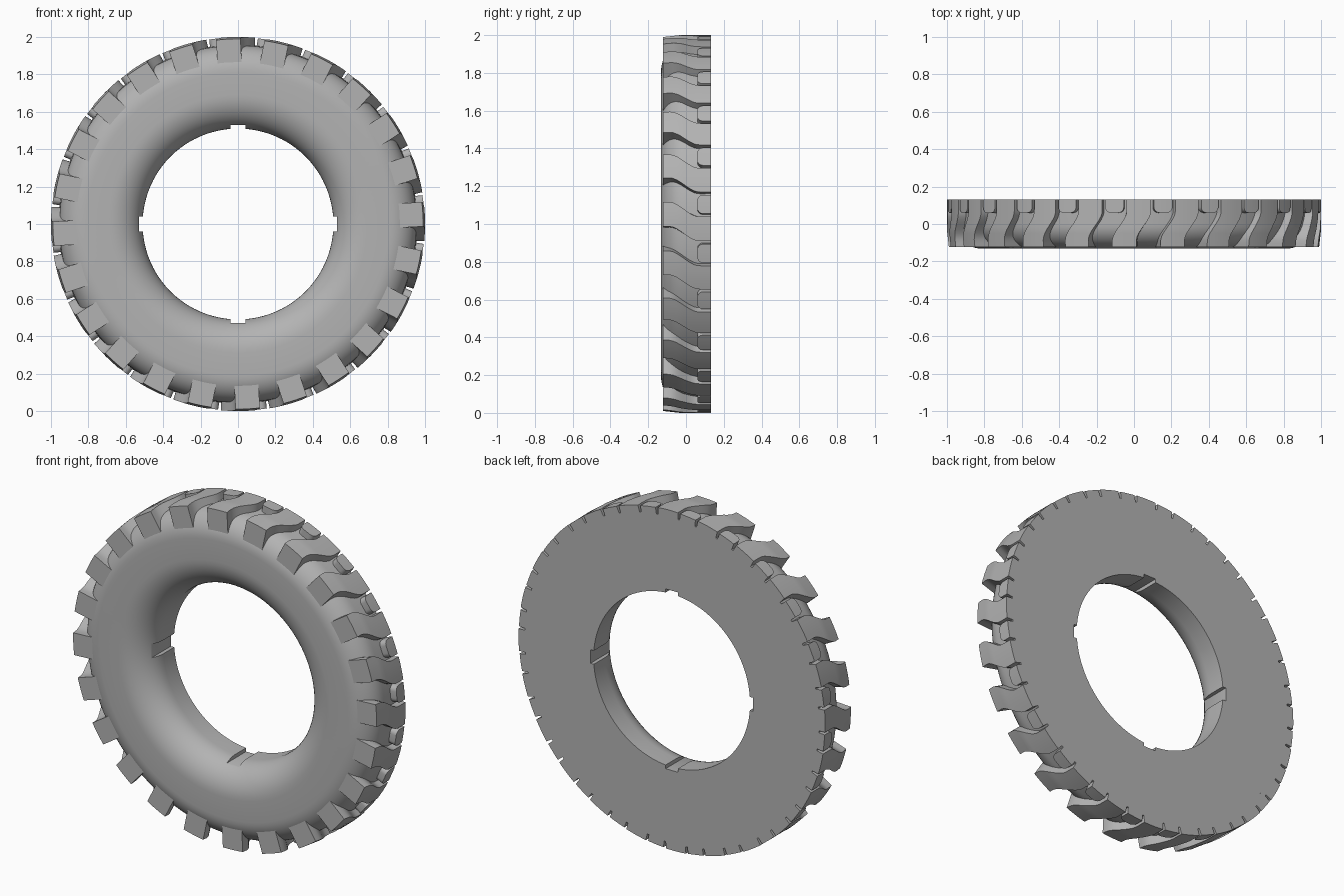
import bpy, bmesh
from math import sin, cos, pi, radians
from mathutils import Vector

default = bpy.data.objects.get("Cube")
if default:
    bpy.data.objects.remove(default, do_unlink=True)

HALF = 0.132      # half of the thickness
COUNT = 24        # lugs around the tread
PITCH = 2 * pi / COUNT

rubber = bpy.data.materials.new("grey_rubber")
rubber.use_nodes = True
grey = (0.45, 0.45, 0.45, 1)
rubber.diffuse_color = grey
rubber.node_tree.nodes["Principled BSDF"].inputs["Base Color"].default_value = grey


def wheel_point(angle, radius, y):
    return Vector((radius * cos(angle), y, 1 + radius * sin(angle)))


def finish(name, bm, smooth=True):
    bmesh.ops.recalc_face_normals(bm, faces=bm.faces)
    mesh = bpy.data.meshes.new(name)
    bm.to_mesh(mesh)
    bm.free()
    mesh.materials.append(rubber)
    obj = bpy.data.objects.new(name, mesh)
    bpy.context.collection.objects.link(obj)
    bpy.ops.object.select_all(action='DESELECT')
    obj.select_set(True)
    bpy.context.view_layer.objects.active = obj
    if smooth:
        bpy.ops.object.shade_smooth_by_angle(angle=radians(30))
    return obj


def bridge(bm, a, b):
    for i in range(len(a)):
        j = (i + 1) % len(a)
        bm.faces.new((a[i], a[j], b[j], b[i]))


# Carcass: flat back, rounded bead at the bore, rounded outer shoulder
def arc(centre_r, centre_y, size_r, size_y, start, end, steps):
    angles = [radians(start + (end - start) * i / steps) for i in range(steps + 1)]
    return [(centre_r + size_r * cos(a), centre_y + size_y * sin(a)) for a in angles]


profile = [(0.51, HALF)]
profile += arc(0.69, 0.03, 0.18, HALF + 0.03, 180, 270, 12)
profile += arc(0.81, 0.0, 0.145, HALF, 270, 360, 12)
profile += [(0.96, HALF)]

bm = bmesh.new()
SEGMENTS = 144
rings = [[bm.verts.new(wheel_point(2 * pi * s / SEGMENTS, r, y)) for r, y in profile]
         for s in range(SEGMENTS)]
for s in range(SEGMENTS):
    bridge(bm, rings[s], rings[(s + 1) % SEGMENTS])
body = finish("tyre_body", bm, smooth=False)

# Four key slots cut in the bore
bm = bmesh.new()
for size in ((1.06, 1, 0.08), (0.08, 1, 1.06)):
    made = bmesh.ops.create_cube(bm, size=1)
    bmesh.ops.scale(bm, vec=size, verts=made["verts"])
    bmesh.ops.translate(bm, vec=(0, 0, 1), verts=made["verts"])
cutter = finish("slot_cutter", bm, smooth=False)
cutter.hide_render = True
bpy.context.view_layer.objects.active = body
cut = body.modifiers.new("slots", 'BOOLEAN')
cut.operation = 'DIFFERENCE'
cut.solver = 'EXACT'
cut.use_self = True
cut.object = cutter
bpy.ops.object.modifier_apply(modifier=cut.name)
bpy.data.objects.remove(cutter, do_unlink=True)
bpy.ops.object.select_all(action='DESELECT')
body.select_set(True)
bpy.ops.object.shade_smooth_by_angle(angle=radians(30))


# Blocks lofted across the tread from (y, turn, half width, base, top) sections
def tread_blocks(name, first_angle, sections):
    bm = bmesh.new()
    for k in range(COUNT):
        loops = []
        for y, turn, half, base, top in sections:
            mid = first_angle + k * PITCH + turn
            corners = [(-half, base), (half, base)]
            corners += [(half * f, top) for f in (1, 0.5, 0, -0.5, -1)]
            loops.append([bm.verts.new(wheel_point(mid + w / r, r, y)) for w, r in corners])
        for a, b in zip(loops, loops[1:]):
            bridge(bm, a, b)
        bm.faces.new(loops[0])
        bm.faces.new(loops[-1])
    return finish(name, bm)


# Long lugs with an S-shaped sweep
lug_sections = []
STEPS = 14
for i in range(STEPS + 1):
    y = -0.122 + (HALF + 0.122) * i / STEPS
    t = min(max((y + 0.09) / 0.16, 0), 1)
    sweep = radians(-4.5) * t * t * (3 - 2 * t)
    base = 0.855 + 0.07 * min(i / 4, 1)
    top = 0.99 + 0.01 * min(i / 5, 1)
    lug_sections.append((y, sweep, 0.065, base, top))
tread_blocks("tread_lugs", radians(3), lug_sections)

# Short centre pads between the lugs, rounded at the front end
pad_sections = []
for i in range(7):
    a = pi / 2 * i / 6
    pad_sections.append((0.09 - 0.03 * cos(a), 0, 0.02 + 0.03 * sin(a), 0.93, 0.998))
pad_sections.append((HALF, 0, 0.05, 0.93, 0.998))
tread_blocks("centre_pads", radians(6), pad_sections)
